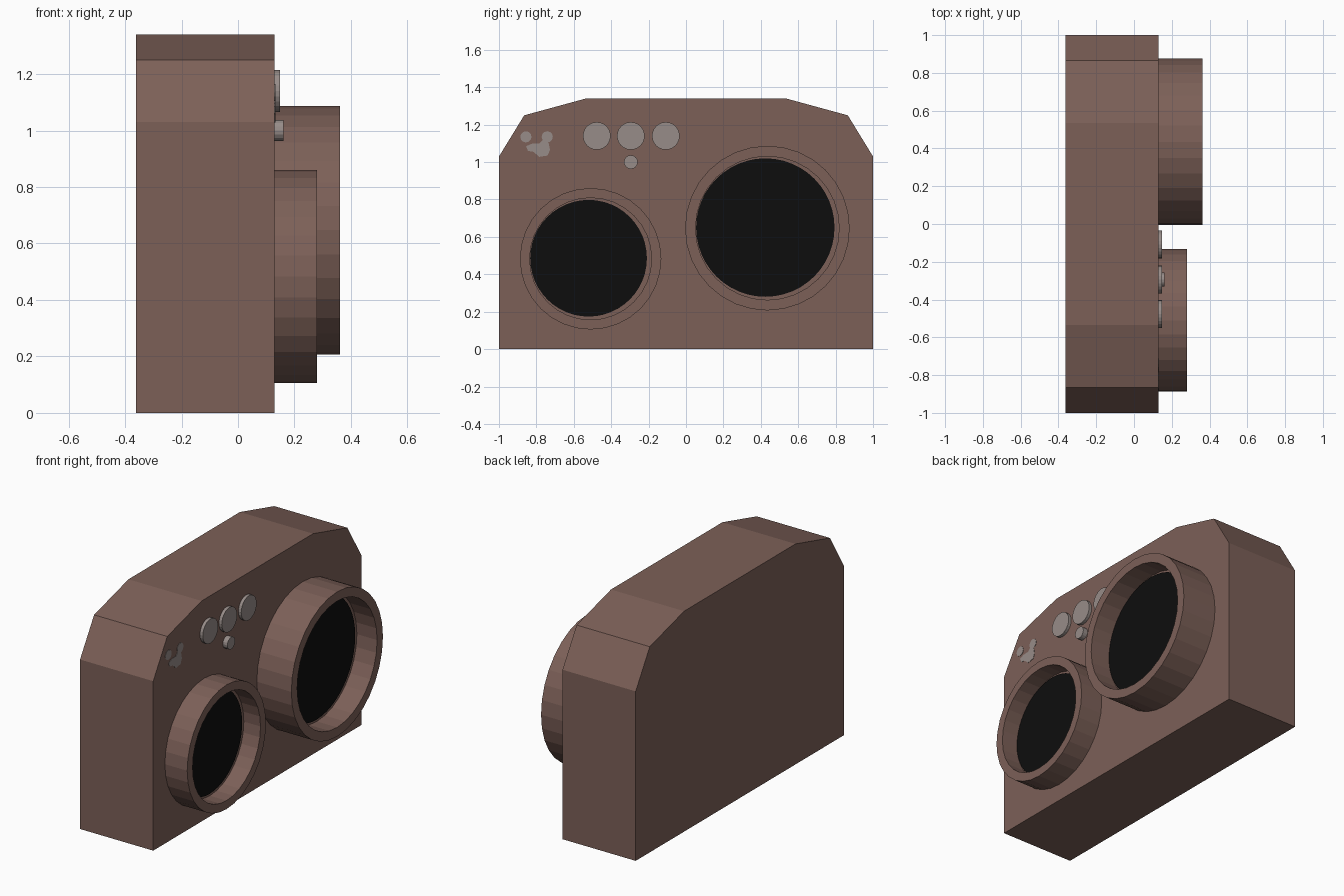
import bpy, bmesh, math

if "Cube" in bpy.data.objects:
    bpy.data.objects.remove(bpy.data.objects["Cube"])


def material(name, rgb):
    m = bpy.data.materials.new(name)
    m.diffuse_color = (*rgb, 1)
    m.use_nodes = True
    m.node_tree.nodes["Principled BSDF"].inputs["Base Color"].default_value = m.diffuse_color
    return m


BROWN = material("brown_body", (0.202, 0.117, 0.097))
GREY = material("warm_grey", (0.31, 0.265, 0.25))
BLACK = material("black_lens", (0.004, 0.004, 0.004))
FACE = 0.13          # x of the panel that carries the details


def finish(name, bm, mat):
    bmesh.ops.recalc_face_normals(bm, faces=bm.faces)
    me = bpy.data.meshes.new(name)
    bm.to_mesh(me)
    bm.free()
    me.materials.append(mat)
    ob = bpy.data.objects.new(name, me)
    bpy.context.collection.objects.link(ob)
    return ob


def prism(name, outline, x0, x1, mat):
    """Extrude a (y, z) outline along x."""
    bm = bmesh.new()
    f = bm.faces.new([bm.verts.new((x0, y, z)) for y, z in outline])
    r = bmesh.ops.extrude_face_region(bm, geom=[f])
    for v in r["geom"]:
        if isinstance(v, bmesh.types.BMVert):
            v.co.x = x1
    return finish(name, bm, mat)


def lathe(name, y, z, profile, sides, mat):
    """Spin a (radius, x) profile round an x-axis line, capping both ends."""
    bm = bmesh.new()
    rings = []
    for r, x in profile:
        rings.append([bm.verts.new((x, y + r * math.cos(2 * math.pi * i / sides),
                                    z + r * math.sin(2 * math.pi * i / sides)))
                      for i in range(sides)])
    for a, b in zip(rings, rings[1:]):
        for i in range(sides):
            j = (i + 1) % sides
            bm.faces.new((a[i], a[j], b[j], b[i]))
    bm.faces.new(rings[0])
    bm.faces.new(rings[-1])
    return finish(name, bm, mat)


def disc(name, y, z, r, x0, x1, sides, mat):
    return lathe(name, y, z, [(r, x0), (r, x1)], sides, mat)


# Body slab with chamfered upper corners
half = [(1, 0), (1, 1.03), (0.865, 1.25), (0.535, 1.34)]
prism("body", half + [(-y, z) for y, z in reversed(half)], -0.362, FACE, BROWN)

# Two recessed tubes with black lenses: y, z, outer r, inner r, front x, floor x
tubes = {"large": (0.435, 0.647, 0.44, 0.384, 0.362, 0.23),
         "small": (-0.51, 0.483, 0.378, 0.326, 0.28, 0.172)}
for size, (y, z, ro, ri, front, floor) in tubes.items():
    lathe(size + "_tube", y, z,
          [(ro, FACE - 0.01), (ro, front), (ri, front), (ri, floor - 0.004)], 32, BROWN)
    disc(size + "_lens", y - 0.011, z + 0.003, ri - 0.014,
         floor - 0.004, floor + 0.002, 48, BLACK)

# Row of three buttons and a small one below
for i, y in enumerate((-0.477, -0.295, -0.108)):
    disc(f"button_{i + 1}", y, 1.14, 0.074, FACE - 0.01, 0.149, 24, GREY)
disc("small_button", -0.295, 1.0, 0.037, FACE - 0.01, 0.161, 16, GREY)

# Painted marks near the corner
for i, y in enumerate((-0.856, -0.742)):
    disc(f"painted_dot_{i + 1}", y, 1.135, 0.03, FACE - 0.003, FACE + 0.002, 12, GREY)
prism("painted_patch",
      [(-0.855, 1.085), (-0.845, 1.06), (-0.815, 1.055), (-0.785, 1.028), (-0.74, 1.035),
       (-0.727, 1.065), (-0.735, 1.105), (-0.765, 1.12), (-0.785, 1.1), (-0.825, 1.098)],
      FACE - 0.003, FACE + 0.002, GREY)
